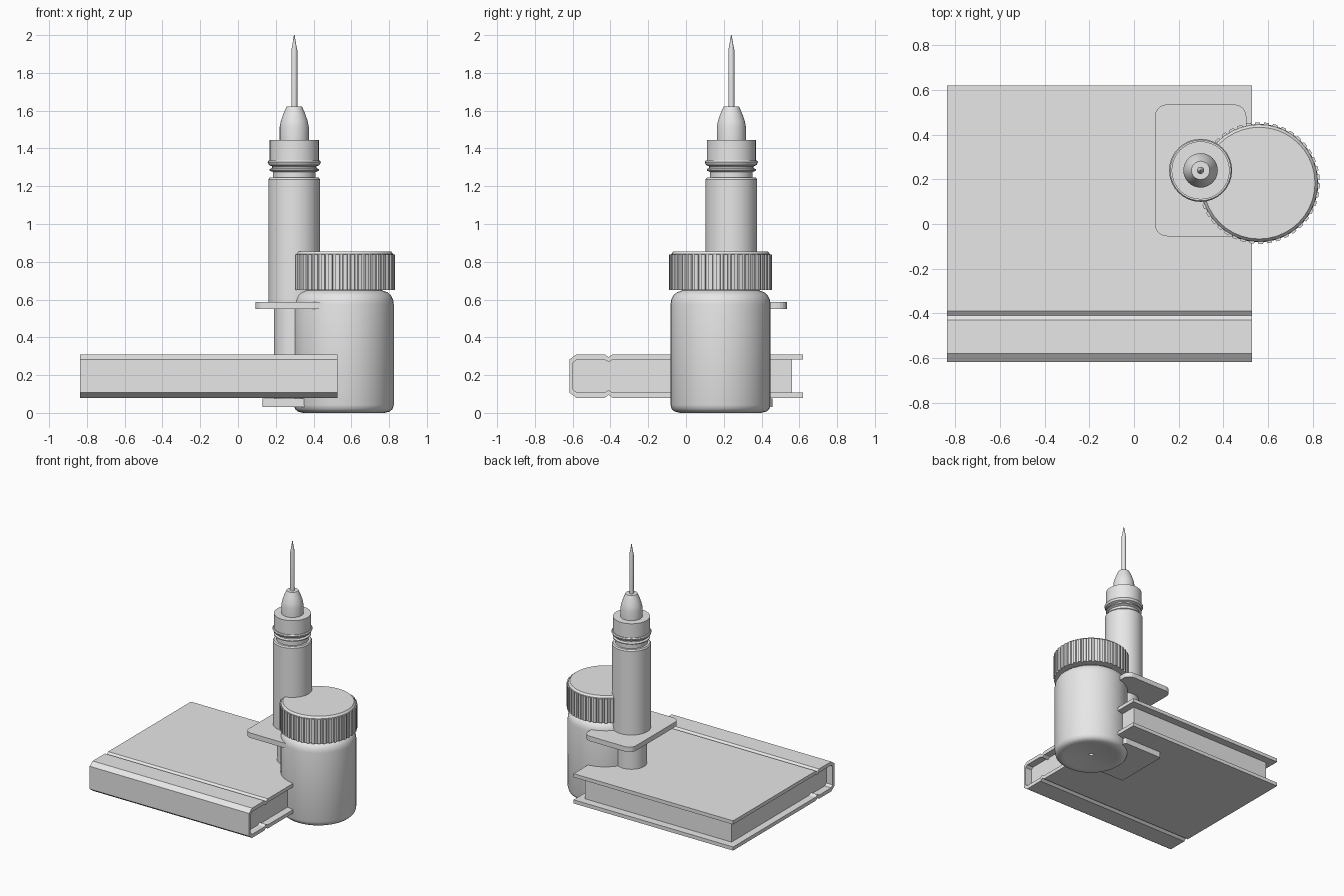
import bpy, bmesh, math

if "Cube" in bpy.data.objects:
    bpy.data.objects.remove(bpy.data.objects["Cube"])

grey = bpy.data.materials.new("plain grey")
grey.diffuse_color = (0.8, 0.8, 0.8, 1)
grey.use_nodes = True
grey.node_tree.nodes["Principled BSDF"].inputs["Base Color"].default_value = grey.diffuse_color


def finish(name, bm, smooth=None):
    bmesh.ops.remove_doubles(bm, verts=bm.verts, dist=1e-5)
    bmesh.ops.recalc_face_normals(bm, faces=bm.faces)
    me = bpy.data.meshes.new(name)
    bm.to_mesh(me)
    bm.free()
    me.materials.append(grey)
    ob = bpy.data.objects.new(name, me)
    bpy.context.collection.objects.link(ob)
    if smooth:
        bpy.ops.object.select_all(action='DESELECT')
        ob.select_set(True)
        bpy.context.view_layer.objects.active = ob
        bpy.ops.object.shade_smooth_by_angle(angle=math.radians(smooth))
    return ob


def lathe(name, cx, cy, profile, n=32):
    """Spin (radius, z) points round a vertical axis; closes onto the axis."""
    bm = bmesh.new()
    rings = [[bm.verts.new((cx + r * math.cos(2 * math.pi * i / n),
                            cy + r * math.sin(2 * math.pi * i / n), z))
              for i in range(n)] for r, z in profile]
    for a, b in zip(rings, rings[1:]):
        for i in range(n):
            j = (i + 1) % n
            bm.faces.new((a[i], a[j], b[j], b[i]))
    bm.faces.new(rings[0][::-1])
    bm.faces.new(rings[-1])
    return finish(name, bm, 32)


def prism(name, pts, depth):
    """Extrude a closed 3D outline along a vector."""
    bm = bmesh.new()
    f = bm.faces.new([bm.verts.new(p) for p in pts])
    top = bmesh.ops.extrude_face_region(bm, geom=[f])
    vs = [v for v in top['geom'] if isinstance(v, bmesh.types.BMVert)]
    bmesh.ops.translate(bm, verts=vs, vec=depth)
    return finish(name, bm)


def round_plate(name, cx, cy, hx, hy, r, z0, z1):
    pts = []
    for k, (sx, sy) in enumerate([(1, 1), (-1, 1), (-1, -1), (1, -1)]):
        for i in range(6):
            a = math.pi / 2 * (k + i / 5)
            pts.append((cx + sx * (hx - r) + r * math.cos(a),
                        cy + sy * (hy - r) + r * math.sin(a), z0))
    return prism(name, pts, (0, 0, z1 - z0))


# Book: wrap-round cover with hinge grooves, mirrored about mid height
X0, X1, MID = -0.837, 0.527, 0.195
outer = [(0.62, 0.115), (-0.39, 0.115), (-0.41, 0.1), (-0.43, 0.115),
         (-0.58, 0.115), (-0.617, 0.088)]
inner = [(0.62, 0.087), (-0.39, 0.087), (-0.41, 0.074), (-0.43, 0.087),
         (-0.578, 0.087), (-0.597, 0.072)]
loop = (outer + [(y, -h) for y, h in reversed(outer)]
        + [(y, -h) for y, h in inner] + inner[::-1])
prism("book_cover", [(X0, y, MID + h) for y, h in loop], (X1 - X0, 0, 0))
# Page block follows the inside of the cover
pages = [(0.56, 0.087)] + inner[1:]
pages = pages + [(y, -h) for y, h in reversed(pages)]
prism("book_pages", [(X0 + 0.055, y, MID + h) for y, h in pages],
      (X1 - X0 - 0.11, 0, 0))

# Syringe
SX, SY = 0.298, 0.24
round_plate("plunger_plate", SX, SY, 0.168, 0.217, 0.012, 0.03, 0.075)
lathe("plunger_rod", SX, SY, [(0.108, 0.07), (0.108, 0.56)])
round_plate("finger_flange", SX, SY, 0.205, 0.295, 0.055, 0.55, 0.588)
lathe("syringe_barrel", SX, SY, [
    (0.137, 0.58), (0.137, 1.235), (0.13, 1.245), (0.113, 1.245),
    (0.113, 1.275), (0.13, 1.283), (0.13, 1.29), (0.117, 1.297),
    (0.117, 1.305), (0.134, 1.312), (0.141, 1.328), (0.136, 1.336),
    (0.1, 1.336)])
lathe("needle_collar", SX, SY, [(0.13, 1.33), (0.13, 1.445)])
lathe("needle_hub", SX, SY, [
    (0.077, 1.44), (0.077, 1.515), (0.071, 1.545), (0.058, 1.583),
    (0.041, 1.622)])
lathe("needle", SX, SY, [(0.016, 1.615), (0.016, 1.92), (0.01, 1.95),
                         (0.002, 2.0)], 16)

# Bottle with dished base and rounded shoulder
BX, BY = 0.56, 0.183
lathe("bottle_body", BX, BY, [
    (0.016, 0.035), (0.016, 0.02), (0.19, 0.006), (0.215, 0.0),
    (0.243, 0.007), (0.258, 0.02), (0.265, 0.042), (0.265, 0.575),
    (0.261, 0.6), (0.25, 0.622), (0.232, 0.638), (0.205, 0.648),
    (0.205, 0.7)], 40)

# Ribbed cap: alternating radii round the rim
bm = bmesh.new()
RIBS = 42
rings = []
for z, rib, gap in [(0.65, 0.272, 0.262), (0.838, 0.272, 0.262)]:
    ring = []
    for i in range(RIBS):
        for off, r in [(0.0, gap), (0.35, gap), (0.42, rib), (0.93, rib)]:
            a = 2 * math.pi * (i + off) / RIBS
            ring.append(bm.verts.new((BX + r * math.cos(a),
                                      BY + r * math.sin(a), z)))
    rings.append(ring)
n = len(rings[0])
for i in range(n):
    j = (i + 1) % n
    bm.faces.new((rings[0][i], rings[0][j], rings[1][j], rings[1][i]))
bm.faces.new(rings[0][::-1])
bm.faces.new(rings[1])
finish("cap_ribs", bm)
lathe("cap_top", BX, BY, [(0.262, 0.83), (0.262, 0.84), (0.25, 0.855)], 40)
